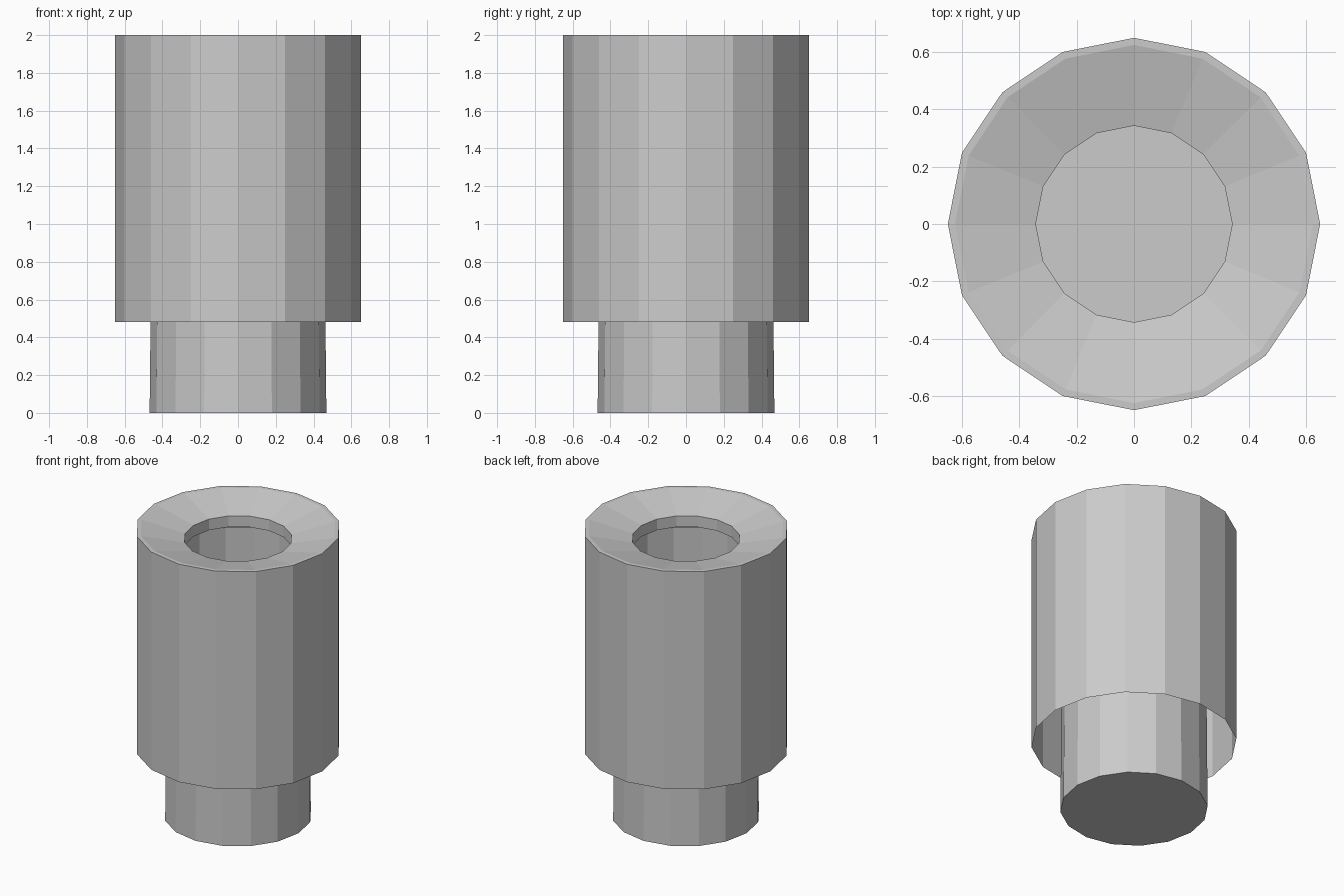
import bpy, bmesh
from math import cos, sin, pi

if "Cube" in bpy.data.objects:
    bpy.data.objects.remove(bpy.data.objects["Cube"])

SIDES = 16

def lathe(name, profile, cap_first=False):
    """Revolve (radius, z) points into an open, flat-shaded shell."""
    bm = bmesh.new()
    rings = [[bm.verts.new((r * cos(2 * pi * i / SIDES), r * sin(2 * pi * i / SIDES), z))
              for i in range(SIDES)] for r, z in profile]
    for a, b in zip(rings, rings[1:]):
        for i in range(SIDES):
            j = (i + 1) % SIDES
            bm.faces.new((a[i], a[j], b[j], b[i]))
    if cap_first:
        bm.faces.new(rings[0][::-1])
    mesh = bpy.data.meshes.new(name)
    bm.to_mesh(mesh)
    bm.free()
    obj = bpy.data.objects.new(name, mesh)
    bpy.context.collection.objects.link(obj)
    return obj

# Outer sleeve: open below, narrow flat rim, shallow funnel and short lip on top
lathe("outer_sleeve", [(0.65, 0.48), (0.65, 2.0), (0.625, 2.0),
                       (0.343, 1.932), (0.343, 1.855)])

# Inner cup: slightly tapered, closed at the bottom, open under the lip
lathe("inner_cup", [(0.468, 0.0), (0.463, 0.48), (0.455, 1.80)], cap_first=True)
